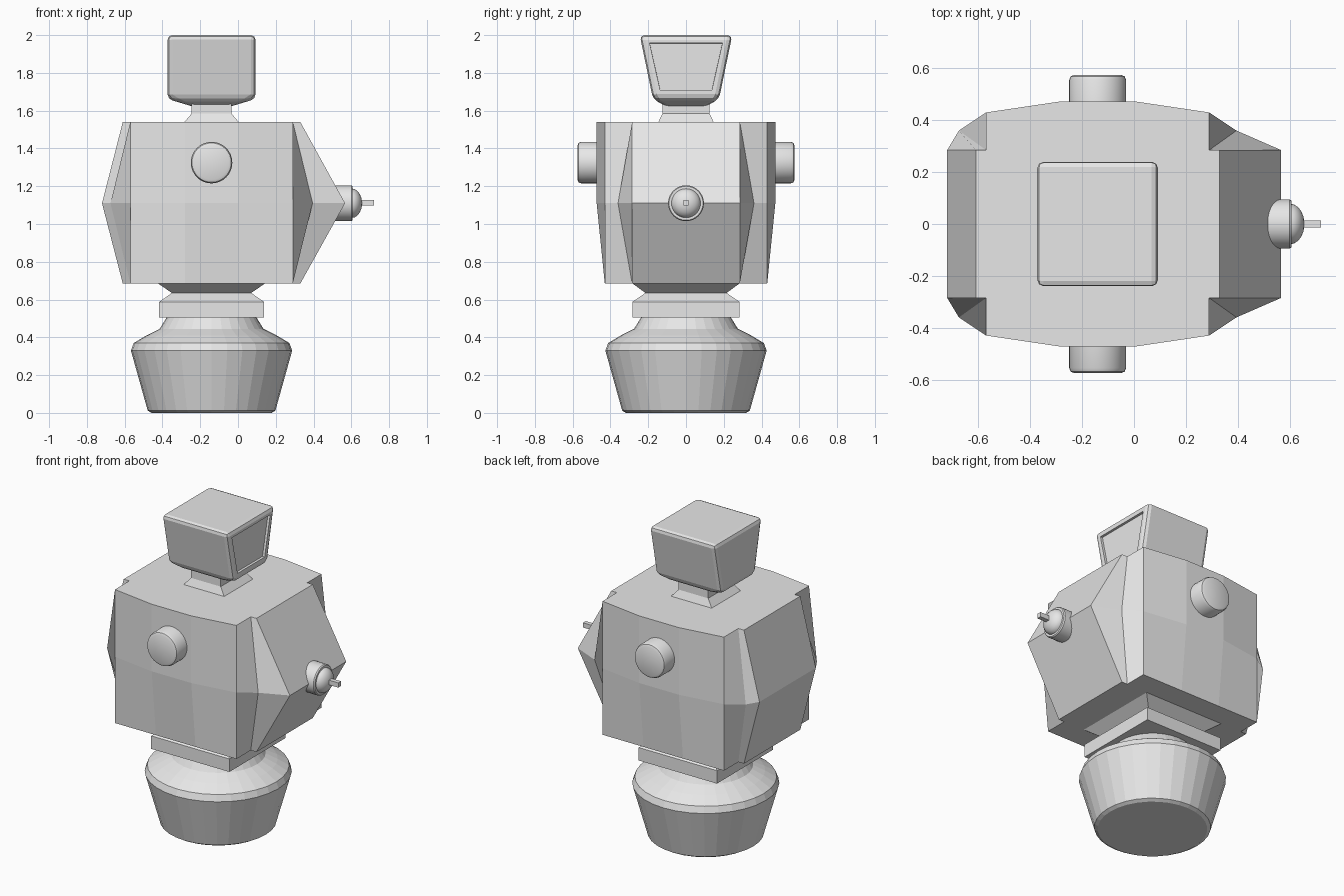
import bpy, bmesh, math
from mathutils import Matrix, Vector

if "Cube" in bpy.data.objects:
    bpy.data.objects.remove(bpy.data.objects["Cube"])

CX = -0.14  # main vertical axis of the model
grey = bpy.data.materials.new("light_grey")
grey.diffuse_color = (0.8, 0.8, 0.8, 1)
grey.use_nodes = True
grey.node_tree.nodes["Principled BSDF"].inputs["Base Color"].default_value = grey.diffuse_color


def finish(bm, name, smooth=False):
    bmesh.ops.recalc_face_normals(bm, faces=bm.faces[:])
    me = bpy.data.meshes.new(name)
    bm.to_mesh(me)
    bm.free()
    me.materials.append(grey)
    ob = bpy.data.objects.new(name, me)
    bpy.context.collection.objects.link(ob)
    if smooth:
        for p in me.polygons:
            p.use_smooth = True
        bpy.context.view_layer.objects.active = ob
        ob.select_set(True)
        bpy.ops.object.shade_smooth_by_angle(angle=math.radians(30))
        ob.select_set(False)
    return ob


def loft(rings):
    """Skin rings of equal vertex count and cap both ends."""
    bm = bmesh.new()
    vs = [[bm.verts.new(p) for p in r] for r in rings]
    n = len(vs[0])
    for a, b in zip(vs, vs[1:]):
        for i in range(n):
            j = (i + 1) % n
            bm.faces.new((a[i], a[j], b[j], b[i]))
    bm.faces.new(vs[0][::-1])
    bm.faces.new(vs[-1])
    return bm


def rect(z, hx, hy):
    return [(CX + sx * hx, sy * hy, z) for sx, sy in ((-1, -1), (1, -1), (1, 1), (-1, 1))]


def lathe(profile, n, origin, axis):
    """Revolve (radius, height) points around an axis through origin."""
    m = Matrix.Translation(origin) @ Vector((0, 0, 1)).rotation_difference(Vector(axis)).to_matrix().to_4x4()
    return loft([[m @ Vector((r * math.cos(2 * math.pi * i / n), r * math.sin(2 * math.pi * i / n), h))
                  for i in range(n)] for r, h in profile])


# round base
finish(lathe([(0.318, 0), (0.338, 0.012), (0.427, 0.33), (0.412, 0.37), (0.345, 0.41),
              (0.275, 0.445), (0.235, 0.51)], 32, (CX, 0, 0), (0, 0, 1)), "base")

# square waist: plate, then a pinched collar
finish(loft([rect(0.505, 0.277, 0.283), rect(0.588, 0.277, 0.283), rect(0.635, 0.21, 0.215),
             rect(0.69, 0.29, 0.29)]), "waist")


# torso: three mirrored outlines, pointed side panels at mid height
def torso_ring(z, left, bl, right, br, by, fy):
    half = [(left, -0.285), (bl, by), (-0.57, -0.43), (-0.28, fy),
            (0, fy), (0.29, -0.43), (br, by), (right, -0.285)]
    return [(x, y, z) for x, y in half] + [(x, -y, z) for x, y in reversed(half)]


finish(loft([torso_ring(0.685, -0.61, -0.57, 0.33, 0.29, -0.285, -0.43),
             torso_ring(1.11, -0.72, -0.675, 0.567, 0.395, -0.36, -0.473),
             torso_ring(1.54, -0.61, -0.57, 0.33, 0.29, -0.285, -0.473)]), "torso")

# shoulder knobs front and back
for s, name in ((-1, "front_knob"), (1, "back_knob")):
    finish(lathe([(0.11, 0), (0.11, 0.155), (0.104, 0.169), (0.09, 0.175)], 32,
                 (CX, s * 0.4, 1.325), (0, s, 0)), name, True)

# nozzle on the right side: ring, dome and pin
finish(lathe([(0.09, 0), (0.095, 0.006), (0.095, 0.09), (0.09, 0.097), (0.078, 0.097)], 32,
             (0.51, 0, 1.11), (1, 0, 0)), "nozzle_ring", True)
dome = [(0.078 * math.cos(a), 0.022 + 0.055 * math.sin(a))
        for a in (math.radians(d) for d in range(0, 86, 17))]
finish(lathe([(0.078, 0)] + dome, 32, (0.58, 0, 1.11), (1, 0, 0)), "nozzle_dome", True)
bm = bmesh.new()
bmesh.ops.create_cube(bm, size=1, matrix=Matrix.Translation((0.675, 0, 1.113)) @ Matrix.Diagonal((0.09, 0.028, 0.03, 1)))
finish(bm, "nozzle_pin")

# neck
finish(loft([rect(1.535, 0.148, 0.148), rect(1.585, 0.105, 0.125), rect(1.65, 0.105, 0.125)]), "neck")

# head: tapered box with rounded edges and a recessed screen facing right
bm = loft([rect(1.625, 0.11, 0.11), rect(1.662, 0.233, 0.175), rect(2.0, 0.233, 0.245)])
bmesh.ops.recalc_face_normals(bm, faces=bm.faces[:])
edges = [e for e in bm.edges if max(v.co.z for v in e.verts) > 1.65]
bmesh.ops.bevel(bm, geom=edges, offset=0.025, segments=2, profile=0.5, affect='EDGES')
bm.normal_update()
screen = max((f for f in bm.faces if f.normal.x > 0.95), key=lambda f: f.calc_area())
bmesh.ops.inset_individual(bm, faces=[screen], thickness=0.028, depth=0)
bmesh.ops.inset_individual(bm, faces=[screen], thickness=0.001, depth=-0.015)
finish(bm, "head")
